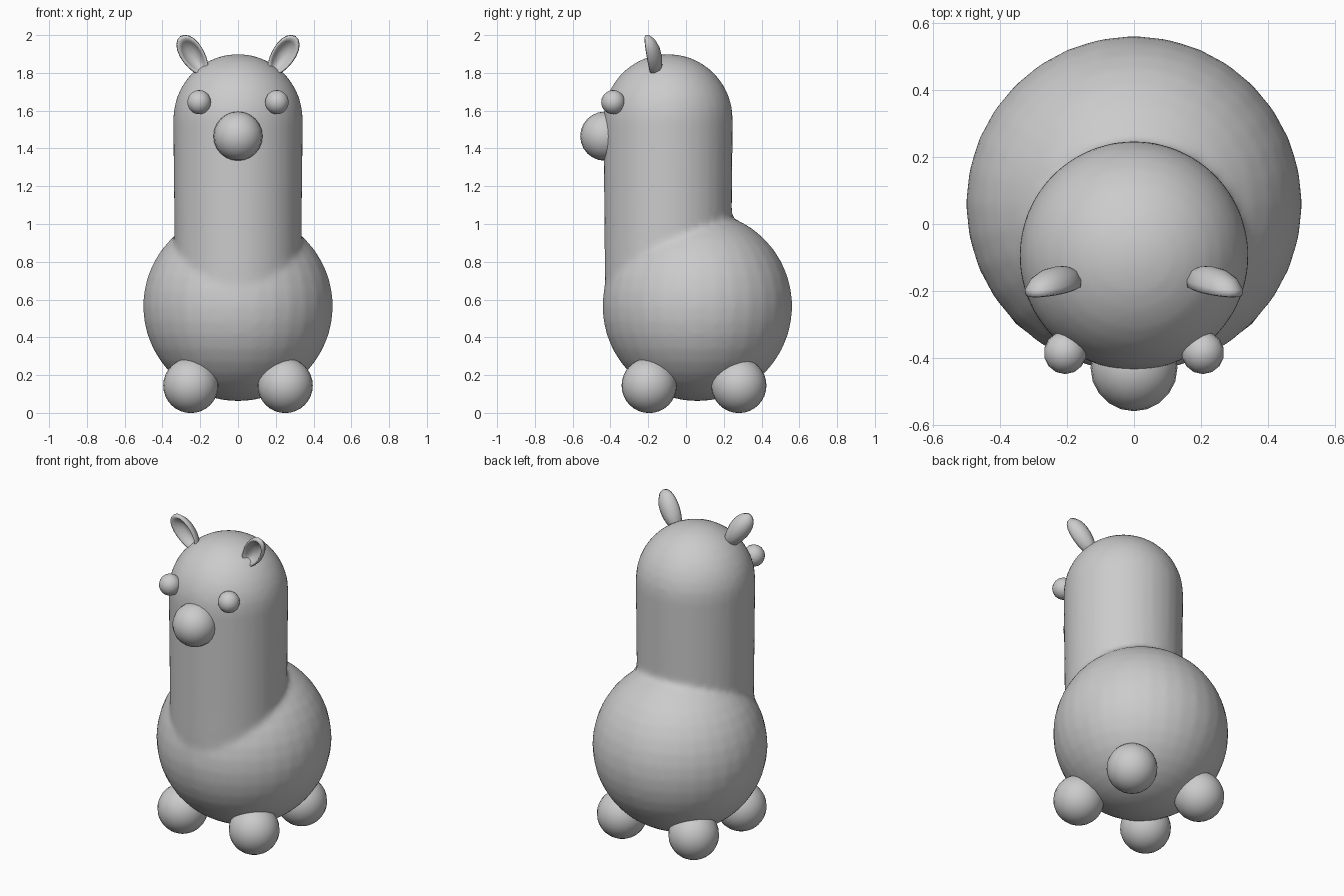
import bpy, bmesh
from math import sin, cos, pi, radians
from mathutils import Matrix

if "Cube" in bpy.data.objects:
    bpy.data.objects.remove(bpy.data.objects["Cube"])


def finish(name, bm):
    bmesh.ops.recalc_face_normals(bm, faces=bm.faces)
    for f in bm.faces:
        f.smooth = True
    me = bpy.data.meshes.new(name)
    bm.to_mesh(me)
    bm.free()
    ob = bpy.data.objects.new(name, me)
    bpy.context.collection.objects.link(ob)
    return ob


def add_ball(bm, loc, r, seg=24, rings=16):
    bmesh.ops.create_uvsphere(bm, u_segments=seg, v_segments=rings, radius=r,
                              matrix=Matrix.Translation(loc))


def lathe(bm, profile, n, place):
    """Revolve (radius, height) points; both ends lie on the axis. place maps (x, y, h)."""
    rings = []
    for r, h in profile:
        count = n if r > 0 else 1
        rings.append([bm.verts.new(place(r * cos(2 * pi * i / n), r * sin(2 * pi * i / n), h))
                      for i in range(count)])
    for a, b in zip(rings, rings[1:]):
        for i in range(n):
            j = (i + 1) % n
            quad = [a[i % len(a)], a[j % len(a)], b[j % len(b)], b[i % len(b)]]
            bm.faces.new(list(dict.fromkeys(quad)))


# Round body and domed neck, fused with a soft crease
bm = bmesh.new()
add_ball(bm, (0, 0.06, 0.565), 0.503, 32, 20)
dome = [(0.343 * cos(radians(a)), 1.557 + 0.343 * sin(radians(a))) for a in range(0, 90, 10)]
neck = [(0, 0.55), (0.335, 0.6), (0.337, 0.95)] + dome + [(0, 1.9)]
lathe(bm, neck, 36, lambda x, y, h: (x, y - 0.095, h))
body = finish("body_and_neck", bm)
remesh = body.modifiers.new("fuse", 'REMESH')
remesh.mode = 'VOXEL'
remesh.voxel_size = 0.02
remesh.use_smooth_shade = True
soften = body.modifiers.new("soften", 'SMOOTH')
soften.factor = 0.5
soften.iterations = 5

# Snout
bm = bmesh.new()
add_ball(bm, (0, -0.43, 1.465), 0.13, 20, 12)
finish("snout", bm)

ear_profile = [(0, 0.042), (0.45, 0.036), (0.8, 0.018), (1, -0.01), (0.97, -0.03),
               (0.84, -0.034), (0.7, -0.012), (0.4, 0.012), (0, 0.018)]

for side, s in (("left", -1), ("right", 1)):
    # Feet
    for end, y in (("front", -0.195), ("back", 0.28)):
        bm = bmesh.new()
        add_ball(bm, (s * 0.25, y, 0.145), 0.146)
        finish(f"{end}_{side}_foot", bm)

    # Eyes
    bm = bmesh.new()
    add_ball(bm, (s * 0.206, -0.385, 1.645), 0.064, 14, 10)
    finish(f"{side}_eye", bm)

    # Cupped ears, wider at the top and tilted outward
    def place(x, z, d, s=s):
        u, w = x * 0.062 * (1 + 0.15 * z), z * 0.125
        t = radians(33)
        return (s * (0.237 + u * cos(t) + w * sin(t)),
                -0.17 + d - 0.15 * w,
                1.89 - u * sin(t) + w * cos(t))
    bm = bmesh.new()
    lathe(bm, ear_profile, 20, place)
    finish(f"{side}_ear", bm)
